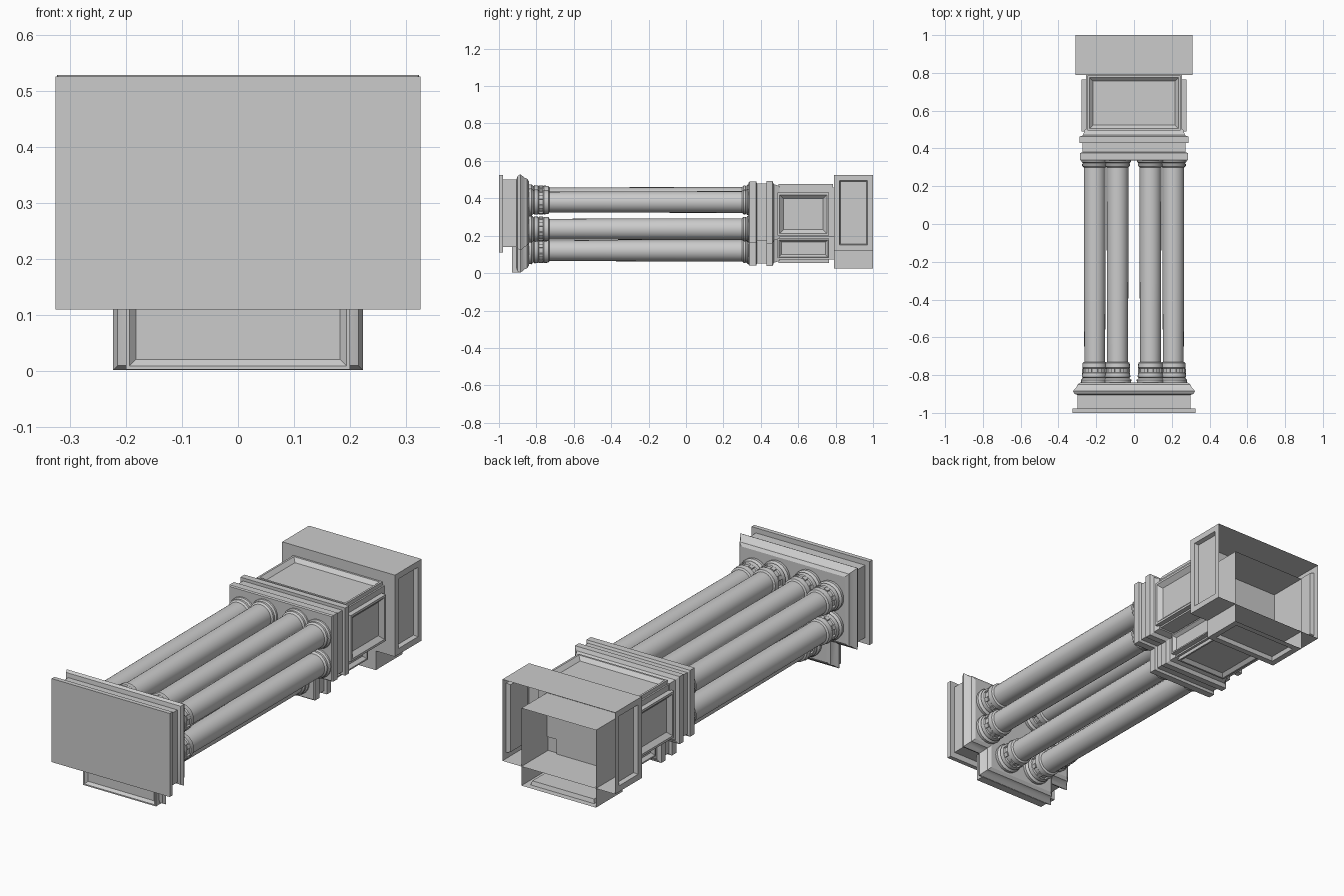
import bpy, bmesh, math
from mathutils import Matrix, Vector

if "Cube" in bpy.data.objects:
    bpy.data.objects.remove(bpy.data.objects["Cube"], do_unlink=True)

stone = bpy.data.materials.new("stone grey")
stone.use_nodes = True
STONE = (0.6, 0.6, 0.6, 1)
stone.diffuse_color = STONE
stone.node_tree.nodes["Principled BSDF"].inputs["Base Color"].default_value = STONE


def finish(bm, name, angle=30):
    bm.normal_update()
    mesh = bpy.data.meshes.new(name)
    bm.to_mesh(mesh)
    bm.free()
    mesh.materials.append(stone)
    obj = bpy.data.objects.new(name, mesh)
    bpy.context.collection.objects.link(obj)
    bpy.ops.object.select_all(action="DESELECT")
    obj.select_set(True)
    bpy.context.view_layer.objects.active = obj
    bpy.ops.object.shade_smooth_by_angle(angle=math.radians(angle))
    return obj


def box_mesh(x, y, z):
    """Box from three (low, high) ranges."""
    bm = bmesh.new()
    size = [r[1] - r[0] for r in (x, y, z)]
    mid = [(r[1] + r[0]) / 2 for r in (x, y, z)]
    bmesh.ops.create_cube(bm, size=1, matrix=Matrix.Translation(mid) @ Matrix.Diagonal(size + [1]))
    bm.normal_update()
    return bm


def facing(bm, direction):
    return [f for f in bm.faces if f.normal.dot(Vector(direction)) > 0.9]


def recess(bm, direction, border, depth):
    bmesh.ops.inset_individual(bm, faces=facing(bm, direction), thickness=border, depth=0)
    inner = min(facing(bm, direction), key=lambda f: f.calc_area()
                if all(len(e.link_faces) == 2 for e in f.edges) and f.select else 1e9)
    return inner


def panel(name, x, y, z, direction, border, depth):
    """Raised plate with a sloping frame and a sunken field."""
    bm = box_mesh(x, y, z)
    face = facing(bm, direction)
    bmesh.ops.inset_individual(bm, faces=face, thickness=border * 0.35, depth=0)
    bmesh.ops.inset_individual(bm, faces=face, thickness=border * 0.65, depth=-depth)
    return finish(bm, name, 15)


def t_outline(d):
    """T-shaped section, grown outward by d."""
    wide, narrow = 0.265 + d, 0.165 + d
    top, ledge, bottom = 0.47 + d, 0.18 - d, 0.06 - d
    half = [(narrow, bottom), (narrow, ledge), (wide, ledge), (wide, top)]
    return half + [(-x, z) for x, z in reversed(half)]


def t_loft(name, stations):
    """Moulding: T sections at (y, growth) stations, closed at both ends."""
    bm = bmesh.new()
    rings = [[bm.verts.new((x, y, z)) for x, z in t_outline(d)] for y, d in stations]
    for a, b in zip(rings, rings[1:]):
        for i in range(len(a)):
            j = (i + 1) % len(a)
            bm.faces.new((a[i], a[j], b[j], b[i]))
    bm.faces.new(rings[0])
    bm.faces.new(rings[-1])
    bmesh.ops.recalc_face_normals(bm, faces=bm.faces)
    return finish(bm, name)


# Columns: turned profile of (y, radius) around an axis along y
PROFILE = [(-0.85, 0.058), (-0.845, 0.071), (-0.825, 0.073), (-0.815, 0.062),
           (-0.81, 0.068), (-0.79, 0.066), (-0.785, 0.061), (-0.765, 0.061),
           (-0.76, 0.066), (-0.735, 0.064), (-0.73, 0.055), (-0.3, 0.057),
           (0.3, 0.058), (0.308, 0.066), (0.318, 0.066), (0.322, 0.062),
           (0.328, 0.07), (0.34, 0.072), (0.35, 0.068)]
SIDES = 24


def column(name, cx, cz):
    bm = bmesh.new()
    rings = []
    for y, r in PROFILE:
        rings.append([bm.verts.new((cx + r * math.cos(a), y, cz + r * math.sin(a)))
                      for a in (math.tau * i / SIDES for i in range(SIDES))])
    for a, b in zip(rings, rings[1:]):
        for i in range(SIDES):
            j = (i + 1) % SIDES
            bm.faces.new((a[i], b[i], b[j], a[j]))
    # Small blocks around the neck
    for i in range(8):
        a = math.tau * (i + 0.5) / 8
        place = (Matrix.Translation((cx, -0.775, cz)) @ Matrix.Rotation(-a, 4, "Y")
                 @ Matrix.Translation((0.062, 0, 0)) @ Matrix.Diagonal((0.012, 0.022, 0.02, 1)))
        bmesh.ops.create_cube(bm, size=1, matrix=place)
    bmesh.ops.recalc_face_normals(bm, faces=bm.faces)
    finish(bm, name, 35)


for side, label in ((1, "left"), (-1, "right")):
    for part, x, z in (("upper_outer", 0.208, 0.38), ("upper_inner", 0.087, 0.402),
                       ("middle", 0.208, 0.235), ("lower", 0.087, 0.12)):
        column(f"{part}_column_{label}", side * x, z)

# Capital: stepped moulding, concave block, two-part cover plate and lower tray
t_loft("capital_moulding", [(-0.905, 0.035), (-0.9, 0.05), (-0.885, 0.058), (-0.875, 0.05),
                            (-0.865, 0.04), (-0.85, 0.035), (-0.84, 0.02)])
bm = box_mesh((-0.3, 0.3), (-0.98, -0.9), (0.14, 0.5))
finish(bm, "capital_block")
for side, label in ((1, "left"), (-1, "right")):
    finish(box_mesh(sorted((0, side * 0.325)), (-1, -0.978), (0.11, 0.525)), f"cover_plate_{label}")
panel("lower_capital_tray", (-0.2, 0.2), (-0.93, -0.89), (0.003, 0.16), (0, -1, 0), 0.026, 0.012)

# Base mouldings and dado
t_loft("base_moulding", [(0.335, 0.015), (0.34, 0.02), (0.375, 0.02), (0.38, 0.008),
                         (0.43, 0.008), (0.43, 0.023), (0.462, 0.023), (0.47, 0.005),
                         (0.5, -0.005)])
t_loft("dado", [(0.48, -0.012), (0.8, -0.012)])

# Framed panels on the dado
panel("top_panel", (-0.245, 0.245), (0.495, 0.785), (0.44, 0.477), (0, 0, 1), 0.04, 0.018)
panel("bottom_panel", (-0.14, 0.14), (0.495, 0.765), (0.055, 0.09), (0, 0, -1), 0.035, 0.015)
for side, label in ((1, "left"), (-1, "right")):
    panel(f"side_panel_{label}", sorted((side * 0.24, side * 0.278)), (0.49, 0.765),
          (0.2, 0.43), (side, 0, 0), 0.045, 0.02)
    panel(f"lower_side_panel_{label}", sorted((side * 0.14, side * 0.178)), (0.49, 0.765),
          (0.08, 0.185), (side, 0, 0), 0.028, 0.015)


# Plinth: two interlocking box shells, open at the back, with sunken panels
def shell(name, half, z, sunk):
    bm = box_mesh((-half, half), (0.79, 1), z)
    bmesh.ops.delete(bm, geom=facing(bm, (0, 1, 0)), context="FACES_ONLY")
    for direction in sunk:
        face = facing(bm, direction)
        bmesh.ops.inset_individual(bm, faces=face, thickness=0.042, depth=0)
        bmesh.ops.inset_individual(bm, faces=face, thickness=0.008, depth=-0.02)
    finish(bm, name)


shell("wide_plinth", 0.31, (0.12, 0.525), [(1, 0, 0), (-1, 0, 0)])
shell("narrow_plinth", 0.205, (0.025, 0.41), [(0, 0, -1)])
